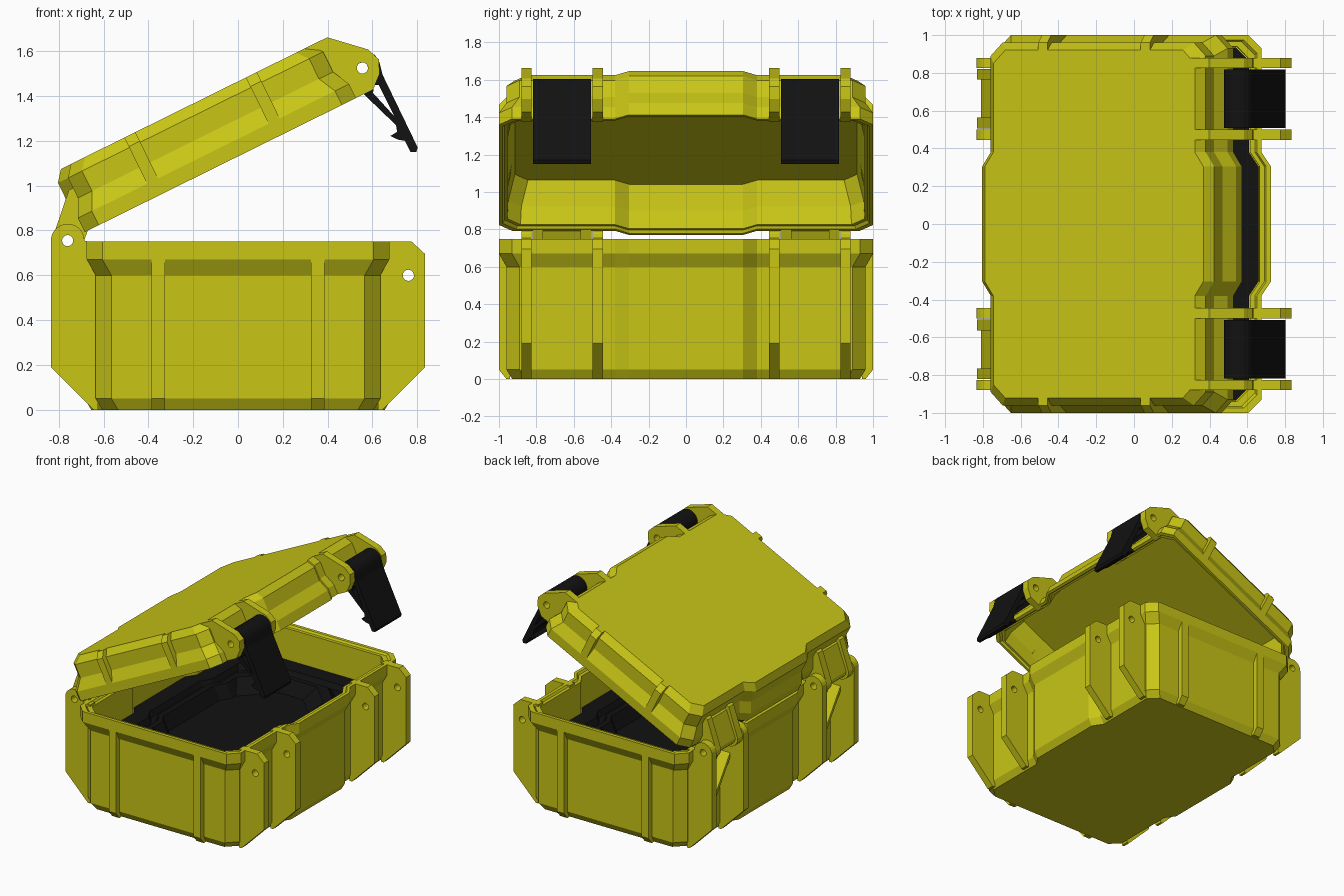
import bpy, bmesh
from math import radians, cos, sin
from mathutils import Matrix, Vector

if "Cube" in bpy.data.objects:
    bpy.data.objects.remove(bpy.data.objects["Cube"])


def material(name, rgb):
    m = bpy.data.materials.new(name)
    m.diffuse_color = (*rgb, 1)
    m.use_nodes = True
    m.node_tree.nodes["Principled BSDF"].inputs["Base Color"].default_value = m.diffuse_color
    return m


YELLOW = material("yellow_plastic", (0.58, 0.56, 0.008))
BLACK = material("black_plastic", (0.006, 0.006, 0.006))

# Lid parts are built closed, then swung open about the hinge pin
PIN = Vector((-0.76, 0, 0.755))
OPEN = (Matrix.Translation(PIN) @ Matrix.Rotation(radians(-26.3), 4, 'Y')
        @ Matrix.Translation(-PIN))


def finish(bm, name, mat, matrix=None):
    bmesh.ops.recalc_face_normals(bm, faces=bm.faces)
    if matrix:
        bm.transform(matrix)
    me = bpy.data.meshes.new(name)
    bm.to_mesh(me)
    bm.free()
    me.materials.append(mat)
    ob = bpy.data.objects.new(name, me)
    bpy.context.collection.objects.link(ob)
    return ob


def outline(inset):
    """Box footprint with chamfered corners and bulged middle on both long sides."""
    x, y, c = 0.675 - inset, 1 - inset, max(0.07, 0.6 * inset)
    q = [(x + 0.05, 0.305), (x, 0.38), (x, y - c), (x - c, y)]
    half = q + [(-a, b) for a, b in reversed(q)]
    return half + [(-a, -b) for a, b in half]


def shell(name, levels, mat, z0=0, matrix=None):
    """Loft the footprint through (inset, height) levels and cap both ends."""
    bm = bmesh.new()
    rings = [[bm.verts.new((x, y, z0 + z)) for x, y in outline(i)] for i, z in levels]
    n = len(rings[0])
    for a, b in zip(rings, rings[1:]):
        for k in range(n):
            bm.faces.new((a[k], a[(k + 1) % n], b[(k + 1) % n], b[k]))
    bm.faces.new(rings[0])
    bm.faces.new(rings[-1])
    return finish(bm, name, mat, matrix)


def plate(name, profile, a, b, mat, holes=(), axis='y', z0=0, matrix=None):
    """Extrude a flat profile, with holes, from a to b along an axis."""
    bm = bmesh.new()

    def place(u, v):
        return (u, a, v + z0) if axis == 'y' else (a, u, v + z0)
    edges = []
    for loop in (profile, *holes):
        vs = [bm.verts.new(place(u, v)) for u, v in loop]
        edges += [bm.edges.new((vs[i - 1], vs[i])) for i in range(len(vs))]
    bmesh.ops.triangle_fill(bm, edges=edges, use_beauty=True)
    ext = bmesh.ops.extrude_face_region(bm, geom=bm.faces[:], use_keep_orig=True)
    vec = (0, b - a, 0) if axis == 'y' else (b - a, 0, 0)
    bmesh.ops.translate(bm, vec=vec,
                        verts=[g for g in ext['geom'] if isinstance(g, bmesh.types.BMVert)])
    return finish(bm, name, mat, matrix)


def arc(cx, cz, r, a0, a1, n):
    return [(cx + r * cos(radians(a0 + (a1 - a0) * i / n)),
             cz + r * sin(radians(a0 + (a1 - a0) * i / n))) for i in range(n + 1)]


def hole(cx, cz):
    return arc(cx, cz, 0.025, 0, 345, 15)


# Base, lid and inner tray
shell("base", [(0.07, 0), (0.04, 0.05), (0.04, 0.6), (0, 0.67), (0, 0.75), (0.025, 0.75),
               (0.035, 0.735), (0.06, 0.735), (0.062, 0.05)], YELLOW)
shell("lid", [(0.08, 0.3), (0.04, 0.25), (0.04, 0.15), (0, 0.07), (0, 0), (0.02, 0),
              (0.03, 0.015), (0.045, 0.015), (0.05, 0.12), (0.085, 0.26)], YELLOW, 0.755, OPEN)
shell("tray", [(0.066, 0.06), (0.066, 0.5), (0.19, 0.5), (0.21, 0.46), (0.25, 0.46),
               (0.27, 0.5), (0.31, 0.5), (0.36, 0.4)], BLACK)

# Profiles of the ribs and hinge arms
base_latch_rib = [(0.625, 0), (0.645, 0), (0.835, 0.19), (0.835, 0.695), (0.775, 0.75),
                  (0.625, 0.75)]
base_hinge_rib = ([(-0.625, 0), (-0.645, 0), (-0.835, 0.19)]
                  + arc(-0.76, 0.755, 0.075, 180, 0, 12) + [(-0.66, 0.748), (-0.625, 0.748)])
lid_latch_rib = [(0.57, 0.3), (0.68, 0.3), (0.82, 0.17), (0.843, 0.11), (0.817, 0.05),
                 (0.76, 0), (0.64, 0), (0.62, 0.15)]
lid_hinge_arm = [(-0.63, 0.2), (-0.655, 0.2)] + arc(-0.76, 0, 0.07, 150, 320, 12) + [(-0.65, 0.01)]
lid_hinge_web = [(-0.63, 0.17), (-0.65, 0.17)] + arc(-0.76, 0, 0.05, 150, 320, 10) + [(-0.65, 0.03)]

# Latch: round pivot, lever, hook and return link around an open triangle
latch = (arc(0.555, 1.525, 0.08, 240, 15, 16)
         + [(0.645, 1.495), (0.802, 1.17), (0.795, 1.15), (0.77, 1.15), (0.745, 1.2),
            (0.715, 1.205), (0.68, 1.222), (0.71, 1.24), (0.705, 1.27), (0.575, 1.395)])
latch_gap = [(0.603, 1.413), (0.605, 1.45), (0.628, 1.45), (0.697, 1.31)]

for s, side in ((1, "back"), (-1, "front")):
    for k, (a, b) in enumerate(((0.445, 0.5), (0.825, 0.88))):
        plate(f"base_latch_rib_{side}_{k}", base_latch_rib, s * a, s * b, YELLOW,
              [hole(0.76, 0.6)])
        plate(f"base_hinge_rib_{side}_{k}", base_hinge_rib, s * a, s * b, YELLOW,
              [hole(-0.76, 0.755)])
        plate(f"lid_latch_rib_{side}_{k}", lid_latch_rib, s * a, s * b, YELLOW,
              [hole(0.76, 0.108)], z0=0.755, matrix=OPEN)
    # Lid hinge: two arms joined by a thinner web
    for k, (a, b) in enumerate(((0.505, 0.565), (0.765, 0.82))):
        plate(f"lid_hinge_arm_{side}_{k}", lid_hinge_arm, s * a, s * b, YELLOW,
              [hole(-0.76, 0)], z0=0.755, matrix=OPEN)
    plate(f"lid_hinge_web_{side}", lid_hinge_web, s * 0.565, s * 0.765, YELLOW,
          [hole(-0.76, 0)], z0=0.755, matrix=OPEN)
    plate(f"latch_{side}", latch, s * 0.507, s * 0.818, BLACK,
          [hole(0.555, 1.525), latch_gap])

    # Upright ribs on the short sides of base and lid
    base_rib = [(s * y, z) for y, z in ((0.94, 0), (0.96, 0), (1, 0.05), (1, 0.7), (0.95, 0.7))]
    lid_rib = [(s * y, z) for y, z in ((0.91, 0.3), (0.96, 0.3), (1, 0.255), (1, 0.05), (0.96, 0.05))]
    for t in (1, -1):
        plate(f"base_rib_{side}_{t}", base_rib, t * 0.325, t * 0.385, YELLOW, axis='x')
        plate(f"lid_rib_{side}_{t}", lid_rib, t * 0.275, t * 0.33, YELLOW, axis='x',
              z0=0.755, matrix=OPEN)

    # Diagonal brace between the hinge ribs
    lo, hi = (0.825, 0.5) if s > 0 else (-0.5, -0.825)
    plate(f"hinge_brace_{side}", [(lo, 0.1), (lo, 0.14), (hi, 0.6), (hi, 0.56)],
          -0.72, -0.63, YELLOW, axis='x')
